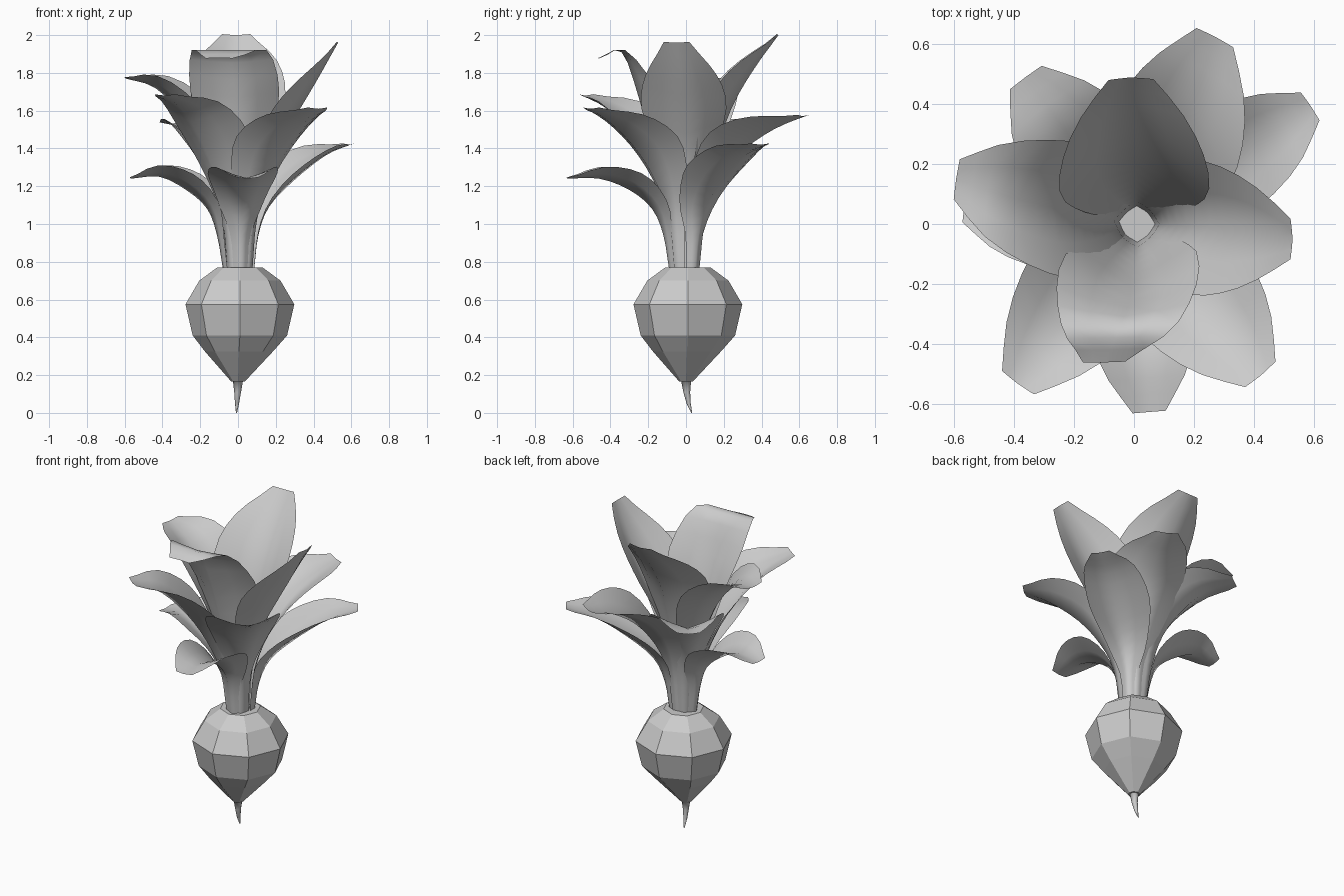
import bpy, bmesh, math
from mathutils import Vector

if "Cube" in bpy.data.objects:
    bpy.data.objects.remove(bpy.data.objects["Cube"])

def make_object(name, bm, smooth):
    if not smooth:
        bmesh.ops.recalc_face_normals(bm, faces=bm.faces)
    for f in bm.faces:
        f.smooth = smooth
    me = bpy.data.meshes.new(name)
    bm.to_mesh(me)
    bm.free()
    ob = bpy.data.objects.new(name, me)
    bpy.context.collection.objects.link(ob)
    return ob

def lathe(name, rings, sides, smooth=False):
    """rings: (x, y, z, radius) stacked from top to bottom"""
    bm = bmesh.new()
    loops = []
    for x, y, z, r in rings:
        loops.append([bm.verts.new((x + r * math.cos(2 * math.pi * i / sides),
                                    y + r * math.sin(2 * math.pi * i / sides), z))
                      for i in range(sides)])
    for a, b in zip(loops, loops[1:]):
        for i in range(sides):
            j = (i + 1) % sides
            bm.faces.new((a[j], b[j], b[i], a[i]))
    bm.faces.new(loops[0])
    bm.faces.new(loops[-1][::-1])
    return make_object(name, bm, smooth)

def spline(pts, t):
    """Catmull-Rom point at t in 0..1"""
    n = len(pts) - 1
    i = min(int(t * n), n - 1)
    u = t * n - i
    p1, p2 = Vector(pts[i]), Vector(pts[i + 1])
    p0 = Vector(pts[i - 1]) if i > 0 else 2 * p1 - p2
    p3 = Vector(pts[i + 2]) if i + 2 <= n else 2 * p2 - p1
    return 0.5 * (2 * p1 + (p2 - p0) * u + (2 * p0 - 5 * p1 + 4 * p2 - p3) * u * u
                  + (3 * p1 - p0 - 3 * p2 + p3) * u ** 3)

# half width (as a share of the leaf's widest) and fold depth, base to tip
WIDTH = [(0.22, 0.7), (0.31, 0.75), (0.68, 0.65), (1.0, 0.55), (0.84, 0.4), (0.3, 0.12)]

def leaf(name, tip_xy, half_width, keel, tip_fold=1.0, sway=0.0):
    """keel: (radius, height) points from stalk foot to leaf tip"""
    d = Vector((tip_xy[0], tip_xy[1], 0)).normalized()
    side = Vector((-d.y, d.x, 0))
    up = Vector((0, 0, 1))
    bm = bmesh.new()
    rows, steps = [], 15
    for s in range(steps + 1):
        t = s / steps
        p = spline(keel, t)
        tan = (spline(keel, min(t + 0.02, 1)) - spline(keel, max(t - 0.02, 0))).normalized()
        normal = -d * tan.y + up * tan.x
        w, fold = spline(WIDTH, t)
        fold *= 1 + (tip_fold - 1) * max(0, (t - 0.55) / 0.45)
        w *= half_width
        row = []
        for k in (-1, -0.5, 0, 0.5, 1):
            lift = fold * w * abs(k) ** 1.2
            pos = d * p.x + up * p.y + side * (w * k + sway * t ** 3) + normal * lift
            pos.x += 0.01 * (1 - t)
            row.append(bm.verts.new(pos))
        rows.append(row)
    for a, b in zip(rows, rows[1:]):
        for i in range(4):
            bm.faces.new((a[i], b[i], b[i + 1], a[i + 1]))
    return make_object(name, bm, True)

# root bulb, eight flat sides
lathe("root_bulb", [(0.01, 0.01, 0.77, 0.12), (0.01, 0.01, 0.70, 0.215),
                    (0.01, 0.01, 0.575, 0.288), (0.01, 0.01, 0.41, 0.25),
                    (0.005, 0.005, 0.325, 0.18), (0.0, 0.0, 0.165, 0.035)], 8)
# thin root tail, bending backwards
lathe("root_tail", [(0, 0, 0.18, 0.028), (-0.002, 0.004, 0.11, 0.018),
                    (-0.005, 0.014, 0.05, 0.011), (-0.008, 0.03, 0.0, 0.003)], 8, True)

# top leaves
top = [(0.06, 0.76), (0.09, 1.05)]
leaf("top_leaf_back", (-0.01, 0.47), 0.25,
     top + [(0.15, 1.34), (0.24, 1.61), (0.36, 1.82), (0.49, 2.0)])
leaf("top_leaf_front", (0.01, -0.45), 0.235,
     top + [(0.16, 1.34), (0.25, 1.67), (0.34, 1.91), (0.46, 1.88)], -0.4, -0.11)
leaf("top_leaf_right", (0.52, 0.0), 0.225,
     top + [(0.17, 1.33), (0.29, 1.55), (0.41, 1.75), (0.53, 1.96)], 1, -0.05)
leaf("top_leaf_left", (-0.6, 0.09), 0.225,
     top + [(0.17, 1.33), (0.29, 1.56), (0.45, 1.72), (0.61, 1.77)], 1, -0.06)

# middle leaves
mid = [(0.08, 0.76), (0.115, 1.02)]
leaf("middle_leaf_back_right", (0.32, 0.61), 0.23,
     mid + [(0.2, 1.22), (0.34, 1.39), (0.51, 1.5), (0.68, 1.57)], 1, 0.05)
leaf("middle_leaf_back_left", (-0.37, 0.5), 0.22,
     mid + [(0.18, 1.22), (0.29, 1.37), (0.44, 1.49), (0.61, 1.53)])
leaf("middle_leaf_front_right", (0.42, -0.5), 0.22,
     mid + [(0.2, 1.21), (0.33, 1.38), (0.5, 1.52), (0.66, 1.61)])
leaf("middle_leaf_front_left", (-0.38, -0.52), 0.22,
     mid + [(0.2, 1.23), (0.32, 1.42), (0.48, 1.59), (0.66, 1.68)])

# low leaves
low = [(0.09, 0.76), (0.12, 0.94)]
leaf("low_leaf_front", (0.05, -0.62), 0.185,
     low + [(0.18, 1.08), (0.3, 1.18), (0.46, 1.24), (0.63, 1.24)])
leaf("low_leaf_left", (-0.56, 0.06), 0.185,
     low + [(0.17, 1.08), (0.28, 1.18), (0.42, 1.25), (0.57, 1.24)])
leaf("low_leaf_back_right", (0.6, 0.4), 0.185,
     low + [(0.19, 1.09), (0.35, 1.23), (0.55, 1.36), (0.71, 1.42)])
